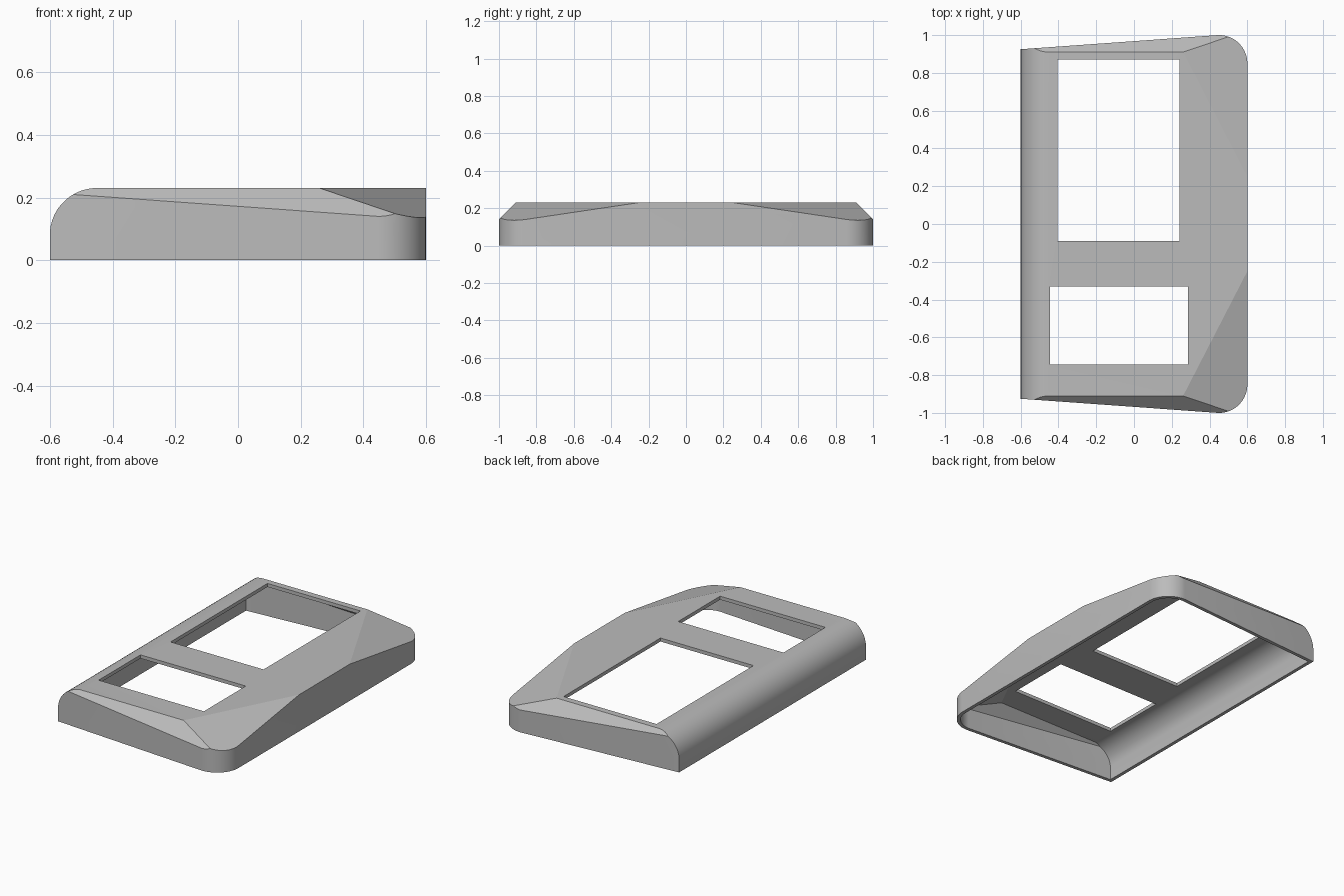
import bpy, bmesh, math
from mathutils import Vector

if "Cube" in bpy.data.objects:
    bpy.data.objects.remove(bpy.data.objects["Cube"], do_unlink=True)

HEIGHT = 0.23
WALL = 0.022
RADIUS = 0.15
STEPS = 12
TILT = 94.1  # end walls lean this far round from the long side

grey = bpy.data.materials.new("plain grey")
grey.use_nodes = True
grey.diffuse_color = (0.5, 0.5, 0.5, 1)
grey.node_tree.nodes["Principled BSDF"].inputs["Base Color"].default_value = (0.5, 0.5, 0.5, 1)


def body_planes():
    """Outward-facing planes (point, normal) that bound the case."""
    planes = []
    # rounded vertical corners, blending into the tapered end walls
    for side in (-1, 1):
        centre = Vector((0.45, side * 0.85, 0))
        for i in range(STEPS + 1):
            a = math.radians(TILT * i / STEPS)
            n = Vector((math.cos(a), side * math.sin(a), 0))
            planes.append((centre + n * RADIUS, n))
        # sloped end chamfer
        planes.append((Vector((0, side * 0.91, HEIGHT)), Vector((0, side, 1)).normalized()))
        # shallow corner facet
        a = Vector((0.6, side * 0.25, HEIGHT))
        b = Vector((0.26, side * 0.91, HEIGHT))
        c = Vector((0.6, side * 0.87, 0.138))
        n = (b - a).cross(c - a).normalized()
        planes.append((a, n if n.z > 0 else -n))
    # rounded long edge and flat top
    centre = Vector((-0.45, 0, HEIGHT - RADIUS))
    for i in range(STEPS + 1):
        a = math.radians(90 * i / STEPS)
        n = Vector((-math.cos(a), 0, math.sin(a)))
        planes.append((centre + n * RADIUS, n))
    return planes


def add_object(name, bm):
    bmesh.ops.recalc_face_normals(bm, faces=bm.faces)
    mesh = bpy.data.meshes.new(name)
    bm.to_mesh(mesh)
    bm.free()
    mesh.materials.append(grey)
    ob = bpy.data.objects.new(name, mesh)
    bpy.context.collection.objects.link(ob)
    return ob


def box(x0, x1, y0, y1, z0, z1):
    bm = bmesh.new()
    bmesh.ops.create_cube(bm, size=1)
    for v in bm.verts:
        v.co = (x1 if v.co.x > 0 else x0, y1 if v.co.y > 0 else y0, z1 if v.co.z > 0 else z0)
    return bm


def body(name, inset, floor):
    """Slice a block by every plane, each moved inwards by the inset."""
    bm = box(-1, 1, -1.5, 1.5, floor, 0.5)
    for point, normal in body_planes():
        cut = bmesh.ops.bisect_plane(bm, geom=bm.verts[:] + bm.edges[:] + bm.faces[:], dist=1e-6,
                                     plane_co=point - normal * inset, plane_no=normal, clear_outer=True)
        edges = [e for e in cut["geom_cut"] if isinstance(e, bmesh.types.BMEdge) and e.is_boundary]
        if edges:
            bmesh.ops.contextual_create(bm, geom=edges)
    bmesh.ops.remove_doubles(bm, verts=bm.verts, dist=1e-5)
    return add_object(name, bm)


case = body("case_shell", 0, 0)
cutters = [
    body("hollow_cutter", WALL, -0.1),
    add_object("large_window_cutter", box(-0.405, 0.24, -0.09, 0.87, 0.12, 0.4)),
    add_object("small_window_cutter", box(-0.445, 0.285, -0.745, -0.33, 0.12, 0.4)),
]

# hollow the case and open both windows
bpy.context.view_layer.objects.active = case
case.select_set(True)
for cutter in cutters:
    mod = case.modifiers.new(cutter.name, "BOOLEAN")
    mod.operation = "DIFFERENCE"
    mod.solver = "EXACT"
    mod.object = cutter
    bpy.ops.object.modifier_apply(modifier=mod.name)
    bpy.data.objects.remove(cutter, do_unlink=True)

bpy.ops.object.shade_smooth_by_angle(angle=math.radians(15))
